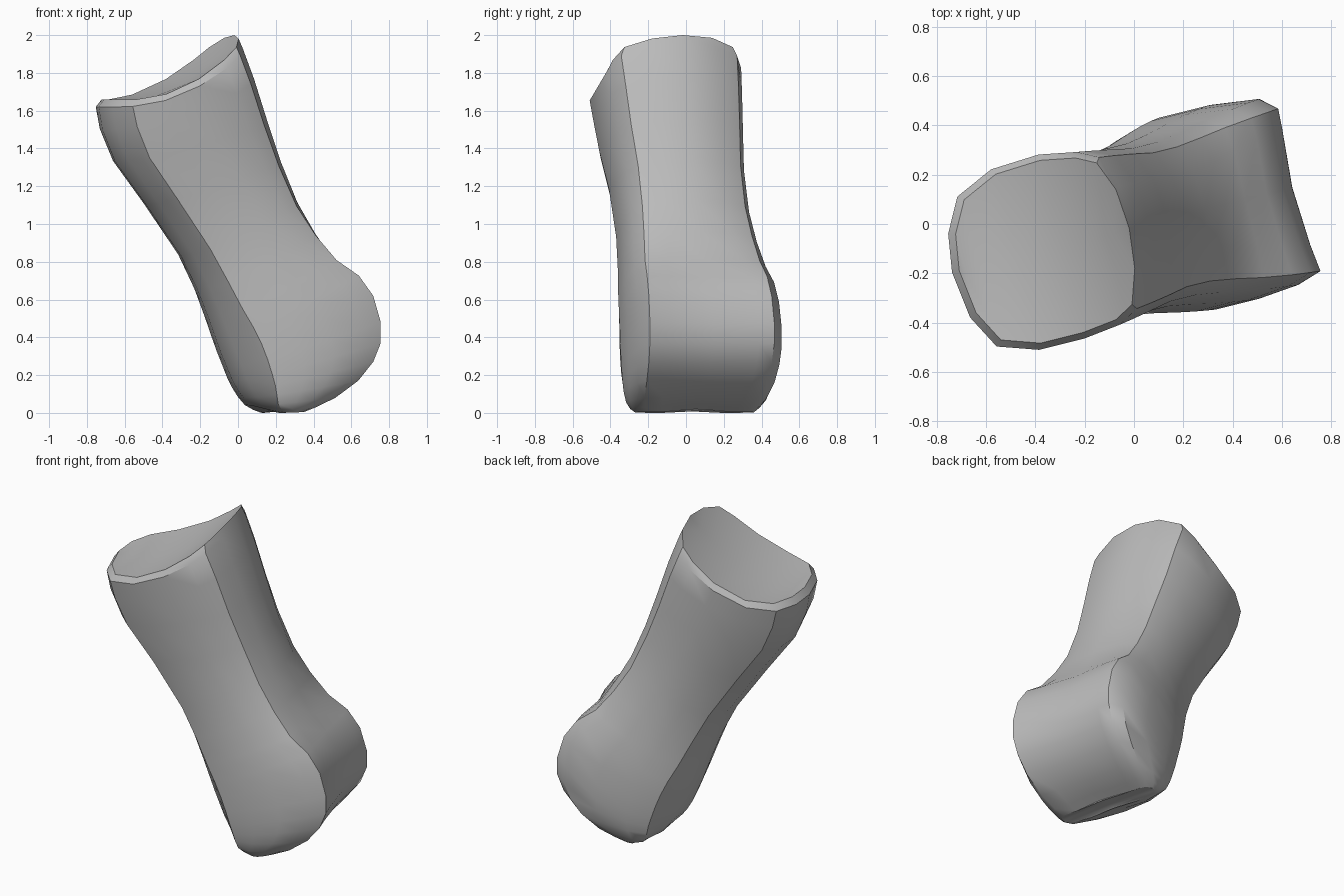
import bpy
import bmesh
import math

cube = bpy.data.objects.get("Cube")
if cube:
    bpy.data.objects.remove(cube)

# Cross-sections (along the bone's depth, across): back half, then front half
SHAFT = [(1, 0), (.96, .45), (.82, .79), (.6, .9), (.2, .97),
         (-.33, .94), (-.75, .75), (-.94, .4), (-1, 0),
         (-.93, -.5), (-.73, -.86), (-.3, -1), (.2, -1),
         (.6, -.95), (.82, -.83), (.95, -.45)]
KNUCKLE = [(.92, 0), (.97, .6), (.98, .8), (.8, .94), (.25, 1),
           (-.3, 1), (-.68, .9), (-.93, .5), (-1, 0),
           (-.92, -.5), (-.65, -.9), (-.2, -1), (.25, -1),
           (.72, -.96), (1, -.88), (.96, -.6)]

# Rings from socket to knuckle:
# left x, left z, right x, right z, half width, sag, knuckle blend
RINGS = [
    (-.73, 1.66, -.02, 2.0, .365, .1, 0),
    (-.76, 1.62, .0, 1.95, .39, .09, 0),
    (-.74, 1.5, .065, 1.78, .38, .05, 0),
    (-.67, 1.33, .14, 1.55, .365, .02, 0),
    (-.5, 1.1, .215, 1.33, .345, 0, 0),
    (-.31, .83, .3, 1.12, .345, 0, .05),
    (-.22, .65, .39, .96, .36, 0, .25),
    (-.16, .5, .48, .82, .378, 0, .6),
    (-.12, .39, .58, .73, .392, 0, .9),
    (-.09, .31, .65, .62, .4, 0, 1),
    (-.06, .24, .69, .48, .405, 0, 1),
    (-.03, .17, .69, .37, .405, 0, 1),
    (0, .12, .65, .27, .4, 0, 1),
    (.03, .08, .57, .17, .39, 0, 1),
    (.07, .04, .45, .08, .37, 0, 1),
    (.12, .015, .35, .03, .345, 0, 1),
    (.18, 0, .29, .005, .32, 0, 1),
]


def add_ring(bm, lx, lz, rx, rz, width, sag, blend):
    ring = []
    for p, q in zip(SHAFT, KNUCKLE):
        a = p[0] + (q[0] - p[0]) * blend
        b = p[1] + (q[1] - p[1]) * blend
        t = (a + 1) / 2
        z = lz + (rz - lz) * t - sag * (1 - a * a)
        ring.append(bm.verts.new((lx + (rx - lx) * t, b * width, z)))
    return ring


def cap(bm, ring, lift):
    # Two rows of strips meeting at a raised or sunken middle line
    half = len(ring) // 2
    back = ring[:half + 1]
    front = [ring[-i] for i in range(half + 1)]
    middle = [ring[0]]
    for i in range(1, half):
        co = (back[i].co + front[i].co) / 2
        co.z += lift * math.sin(math.pi * i / half)
        middle.append(bm.verts.new(co))
    middle.append(ring[half])
    for side in (back, front):
        for i in range(half):
            quad = [side[i], side[i + 1], middle[i + 1], middle[i]]
            bm.faces.new(list(dict.fromkeys(quad)))


bm = bmesh.new()
rings = [add_ring(bm, *r) for r in RINGS]
for upper, lower in zip(rings, rings[1:]):
    n = len(upper)
    for i in range(n):
        j = (i + 1) % n
        bm.faces.new((upper[i], upper[j], lower[j], lower[i]))

# Hollow socket on top, shallow groove under the knuckle
for ring in rings[-2:]:
    for tip in (ring[0], ring[len(ring) // 2]):
        tip.co.z += .015
cap(bm, rings[0], -.025)
cap(bm, rings[-1], .02)
bmesh.ops.recalc_face_normals(bm, faces=bm.faces)

mesh = bpy.data.meshes.new("finger_bone")
bm.to_mesh(mesh)
bm.free()
bone = bpy.data.objects.new("finger_bone", mesh)
bpy.context.collection.objects.link(bone)
bone.rotation_euler.z = math.radians(14)
bone.location.y = -.012

# Plain grey
grey = bpy.data.materials.new("light_grey")
grey.use_nodes = True
colour = (.5, .5, .5, 1)
grey.diffuse_color = colour
grey.node_tree.nodes["Principled BSDF"].inputs["Base Color"].default_value = colour
mesh.materials.append(grey)

bpy.ops.object.select_all(action="DESELECT")
bone.select_set(True)
bpy.context.view_layer.objects.active = bone
bpy.ops.object.shade_smooth_by_angle(angle=math.radians(35))
